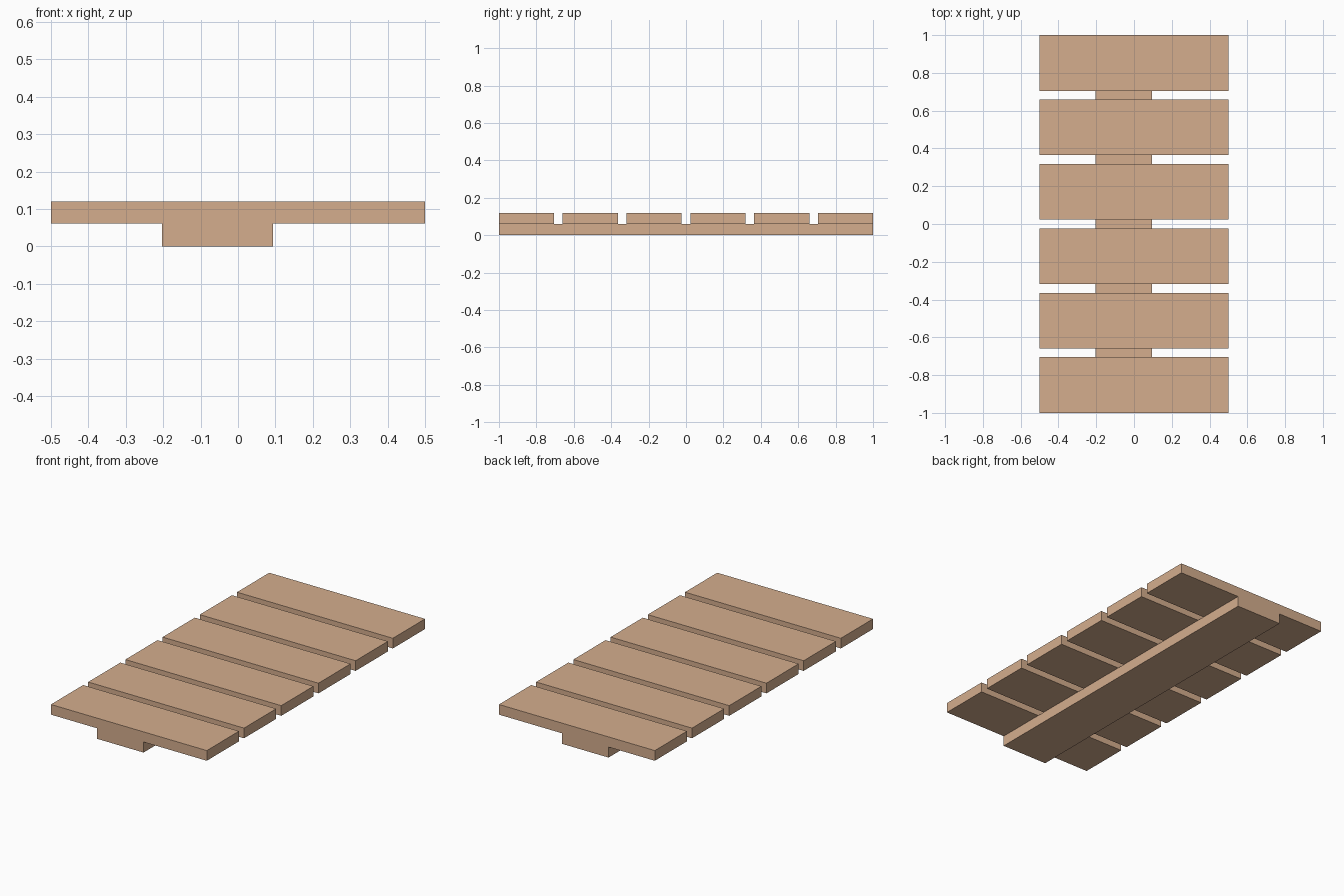
import bpy

if "Cube" in bpy.data.objects:
    bpy.data.objects.remove(bpy.data.objects["Cube"])

WOOD = bpy.data.materials.new("wood")
WOOD.diffuse_color = (0.66, 0.42, 0.27, 1)
WOOD.use_nodes = True
WOOD.node_tree.nodes["Principled BSDF"].inputs["Base Color"].default_value = WOOD.diffuse_color


def box(name, x, y, z):
    """Box from (min, max) ranges on each axis."""
    ranges = (x, y, z)
    bpy.ops.mesh.primitive_cube_add(size=1)
    ob = bpy.context.object
    ob.name = name
    ob.location = [(a + b) / 2 for a, b in ranges]
    ob.scale = [b - a for a, b in ranges]
    bpy.ops.object.transform_apply(location=False, rotation=False, scale=True)
    ob.data.materials.append(WOOD)
    return ob


COUNT, WIDTH = 6, 0.295
PITCH = (2 - WIDTH) / (COUNT - 1)

# Off-centre beam running underneath
box("support_beam", (-0.203, 0.094), (-1, 1), (0, 0.061))

# Row of evenly spaced planks
for i in range(COUNT):
    y = -1 + i * PITCH
    box(f"plank_{i + 1}", (-0.5, 0.5), (y, y + WIDTH), (0.061, 0.12))
